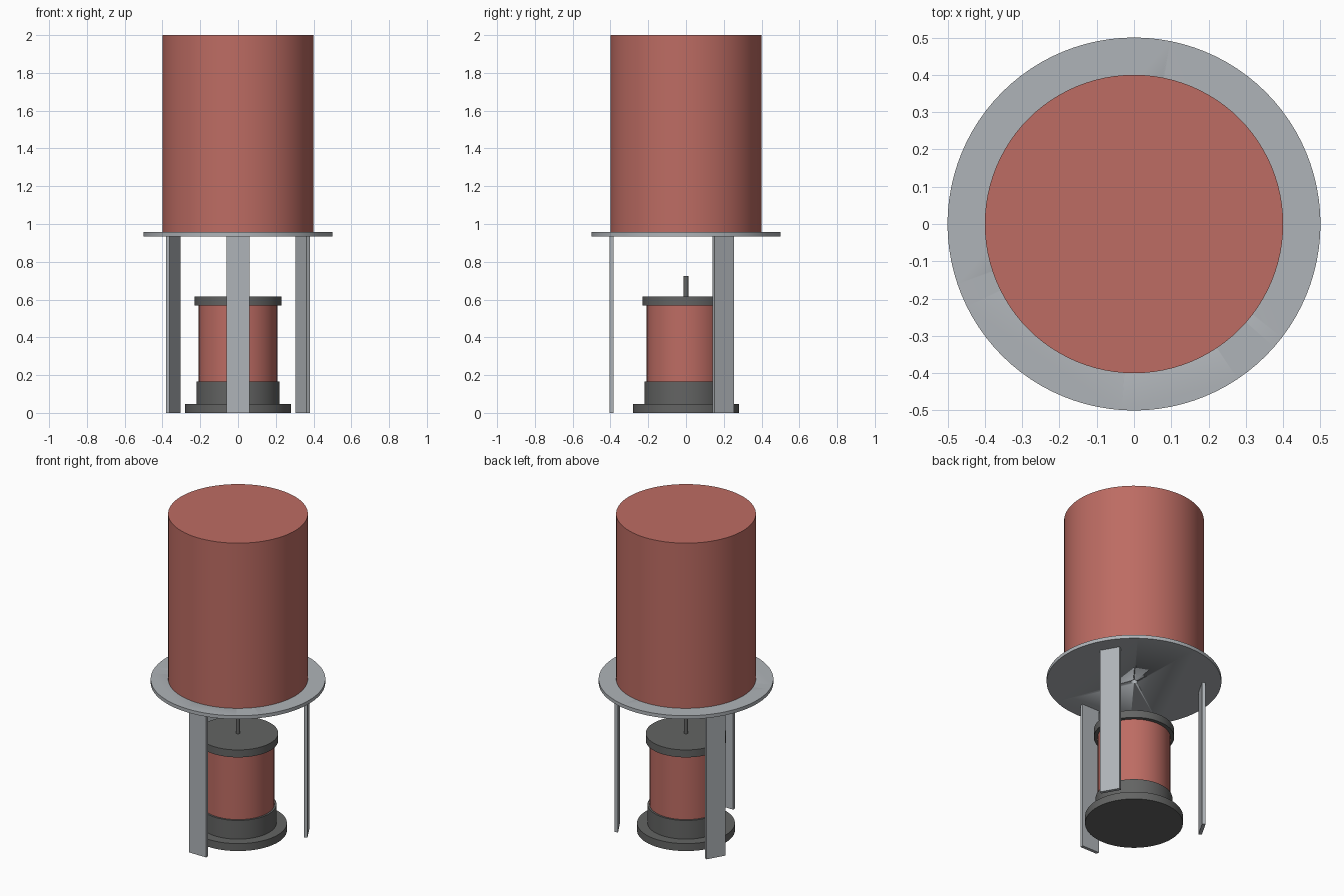
import bpy, math
from mathutils import Matrix

if "Cube" in bpy.data.objects:
    bpy.data.objects.remove(bpy.data.objects["Cube"])


def material(name, rgb):
    m = bpy.data.materials.new(name)
    m.diffuse_color = (*rgb, 1)
    m.use_nodes = True
    m.node_tree.nodes["Principled BSDF"].inputs["Base Color"].default_value = m.diffuse_color
    return m


RED = material("brick_red", (0.51, 0.15, 0.125))
GREY = material("light_grey", (0.43, 0.455, 0.48))
DARK = material("dark_grey", (0.125, 0.127, 0.125))


def smooth(obj):
    bpy.ops.object.select_all(action='DESELECT')
    obj.select_set(True)
    bpy.context.view_layer.objects.active = obj
    bpy.ops.object.shade_smooth_by_angle(angle=math.radians(30))


def cylinder(name, r, z0, z1, mat, sides=96):
    bpy.ops.mesh.primitive_cylinder_add(vertices=sides, radius=r, depth=z1 - z0,
                                        location=(0, 0, (z0 + z1) / 2))
    obj = bpy.context.object
    obj.name = name
    obj.data.materials.append(mat)
    smooth(obj)
    return obj


# Upper tank on its round plate
cylinder("tank", 0.40, 0.957, 2.0, RED)
plate = cylinder("support_plate", 0.50, 0.935, 0.957, GREY)

# Small centre hole through the plate
cutter = cylinder("hole_cutter", 0.02, 0.90, 1.0, GREY, 32)
cutter.hide_render = True
cutter.hide_viewport = True
cut = plate.modifiers.new("centre_hole", 'BOOLEAN')
cut.operation = 'DIFFERENCE'
cut.solver = 'EXACT'
cut.object = cutter

# Three flat legs, each facing outwards
for i, angle in enumerate((-90, 30, 150)):
    bpy.ops.mesh.primitive_cube_add(size=1)
    leg = bpy.context.object
    leg.name = f"leg_{i + 1}"
    leg.data.transform(Matrix.Rotation(math.radians(angle), 4, 'Z')
                       @ Matrix.Translation((0.395, 0, 0.4675))
                       @ Matrix.Diagonal((0.02, 0.12, 0.935, 1)))
    leg.data.materials.append(GREY)

# Burner below: stacked base, collar, body, cap and rod
cylinder("burner_base", 0.28, 0.0, 0.047, DARK)
cylinder("burner_collar", 0.22, 0.047, 0.165, DARK)
cylinder("burner_body", 0.208, 0.165, 0.568, RED)
cylinder("burner_cap", 0.23, 0.568, 0.615, DARK)
cylinder("centre_rod", 0.0125, 0.615, 0.725, DARK, 32)
